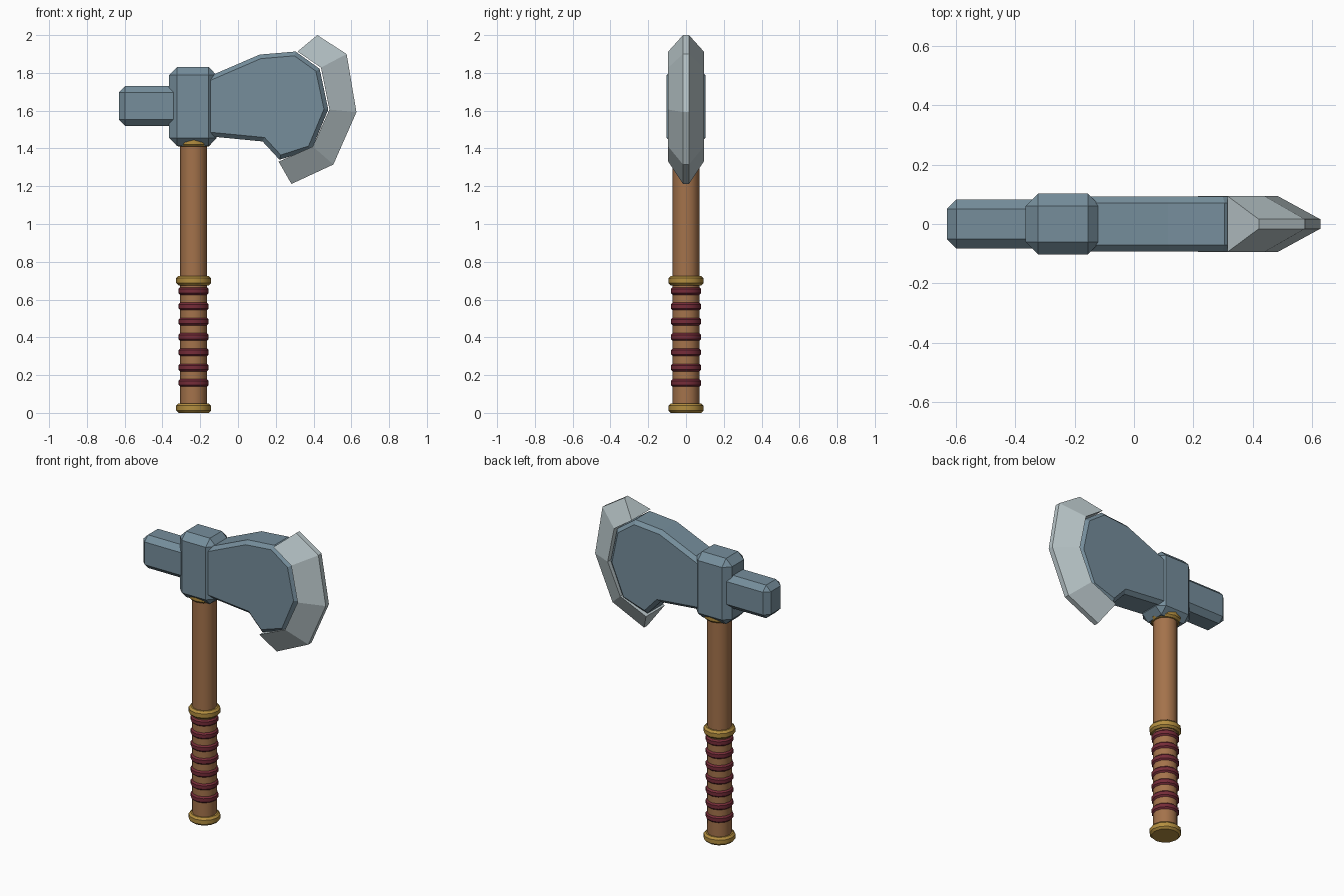
import bpy, bmesh, math
from mathutils import Vector

cube = bpy.data.objects.get("Cube")
if cube:
    bpy.data.objects.remove(cube, do_unlink=True)


def material(name, r, g, b):
    m = bpy.data.materials.new(name)
    m.use_nodes = True
    m.diffuse_color = (r, g, b, 1)
    m.node_tree.nodes["Principled BSDF"].inputs["Base Color"].default_value = (r, g, b, 1)
    return m


steel = material("blue steel", 0.18, 0.27, 0.33)
bright = material("sharpened steel", 0.48, 0.56, 0.58)
wood = material("wood", 0.37, 0.17, 0.07)
gold = material("gold", 0.45, 0.27, 0.05)
red = material("red cord", 0.18, 0.025, 0.04)


def finish(name, bm, mat, smooth=False):
    bmesh.ops.recalc_face_normals(bm, faces=bm.faces)
    mesh = bpy.data.meshes.new(name)
    bm.to_mesh(mesh)
    bm.free()
    mesh.materials.append(mat)
    ob = bpy.data.objects.new(name, mesh)
    bpy.context.collection.objects.link(ob)
    if smooth:
        bpy.ops.object.select_all(action='DESELECT')
        ob.select_set(True)
        bpy.context.view_layer.objects.active = ob
        bpy.ops.object.shade_smooth_by_angle(angle=math.radians(35))
    return ob


def block(name, low, high, bevel, mat):
    """Chamfered box between two corners."""
    low, high = Vector(low), Vector(high)
    bm = bmesh.new()
    bmesh.ops.create_cube(bm, size=1)
    for v in bm.verts:
        v.co = (low + high) / 2 + v.co * (high - low)
    bmesh.ops.bevel(bm, geom=bm.edges[:], offset=bevel, segments=1, affect='EDGES')
    return finish(name, bm, mat)


def turned(name, profile, z, mat, sides=12):
    """Capped solid of revolution around the shaft axis, from (radius, height) pairs."""
    bm = bmesh.new()
    rings = []
    for r, h in profile:
        angles = [2 * math.pi * i / sides for i in range(sides)]
        rings.append([bm.verts.new((SHAFT_X + r * math.cos(a), r * math.sin(a), z + h)) for a in angles])
    for a, b in zip(rings, rings[1:]):
        for i in range(sides):
            j = (i + 1) % sides
            bm.faces.new((a[i], a[j], b[j], b[i]))
    bm.faces.new(rings[0])
    bm.faces.new(rings[-1])
    return finish(name, bm, mat, smooth=True)


def ring(name, z, radius, half, bevel, mat):
    return turned(name, [(radius - bevel, -half), (radius, bevel - half),
                         (radius, half - bevel), (radius - bevel, half)], z, mat)


SHAFT_X = -0.235

# Handle with its metal bands and cord wraps
turned("handle", [(0.071, 0), (0.071, 1.43)], 0.01, wood)
for name, z in (("pommel_band", 0.025), ("grip_band", 0.70), ("neck_band", 1.435)):
    ring(name, z, 0.092, 0.025, 0.012, gold)
for i in range(7):
    ring(f"cord_wrap_{i + 1}", 0.159 + 0.081 * i, 0.08, 0.021, 0.01, red)

# Collar and hammer poll
block("collar", (-0.365, -0.102, 1.413), (-0.113, 0.102, 1.83), 0.042, steel)
block("poll", (-0.63, -0.083, 1.52), (-0.30, 0.083, 1.73), 0.033, steel)

# Blade body: extruded outline with chamfered rims
outline = [(-0.2, 1.76), (-0.14, 1.787), (0.115, 1.897), (0.305, 1.913), (0.432, 1.822), (0.478, 1.606),
           (0.39, 1.395), (0.22, 1.34), (0.13, 1.437), (-0.14, 1.463), (-0.2, 1.468)]
bm = bmesh.new()
front = bm.faces.new([bm.verts.new((x, -0.093, z)) for x, z in outline])
back = bmesh.ops.extrude_face_region(bm, geom=[front], use_keep_orig=True)["geom"]
bmesh.ops.translate(bm, vec=(0, 0.186, 0), verts=[g for g in back if isinstance(g, bmesh.types.BMVert)])
bmesh.ops.recalc_face_normals(bm, faces=bm.faces)
rims = [e for e in bm.edges if abs(e.verts[0].co.y - e.verts[1].co.y) < 0.01]
bmesh.ops.bevel(bm, geom=rims, offset=0.022, segments=1, affect='EDGES')
finish("blade_body", bm, steel)

# Cutting edge: wedge section swept along the crescent
inner = [(0.315, 1.913), (0.439, 1.828), (0.484, 1.606), (0.396, 1.41), (0.215, 1.33)]
outer = [(0.42, 2.0), (0.575, 1.9), (0.627, 1.592), (0.505, 1.315), (0.283, 1.212)]
bm = bmesh.new()
sections = []
for (a, b), (c, d) in zip(inner, outer):
    corners = [(a, -0.094, b), (c, -0.016, d), (c, 0.016, d), (a, 0.094, b)]
    sections.append([bm.verts.new(p) for p in corners])
for s, t in zip(sections, sections[1:]):
    for i in range(4):
        j = (i + 1) % 4
        bm.faces.new((s[i], s[j], t[j], t[i]))
bm.faces.new(sections[0])
bm.faces.new(sections[-1])
finish("cutting_edge", bm, bright)
